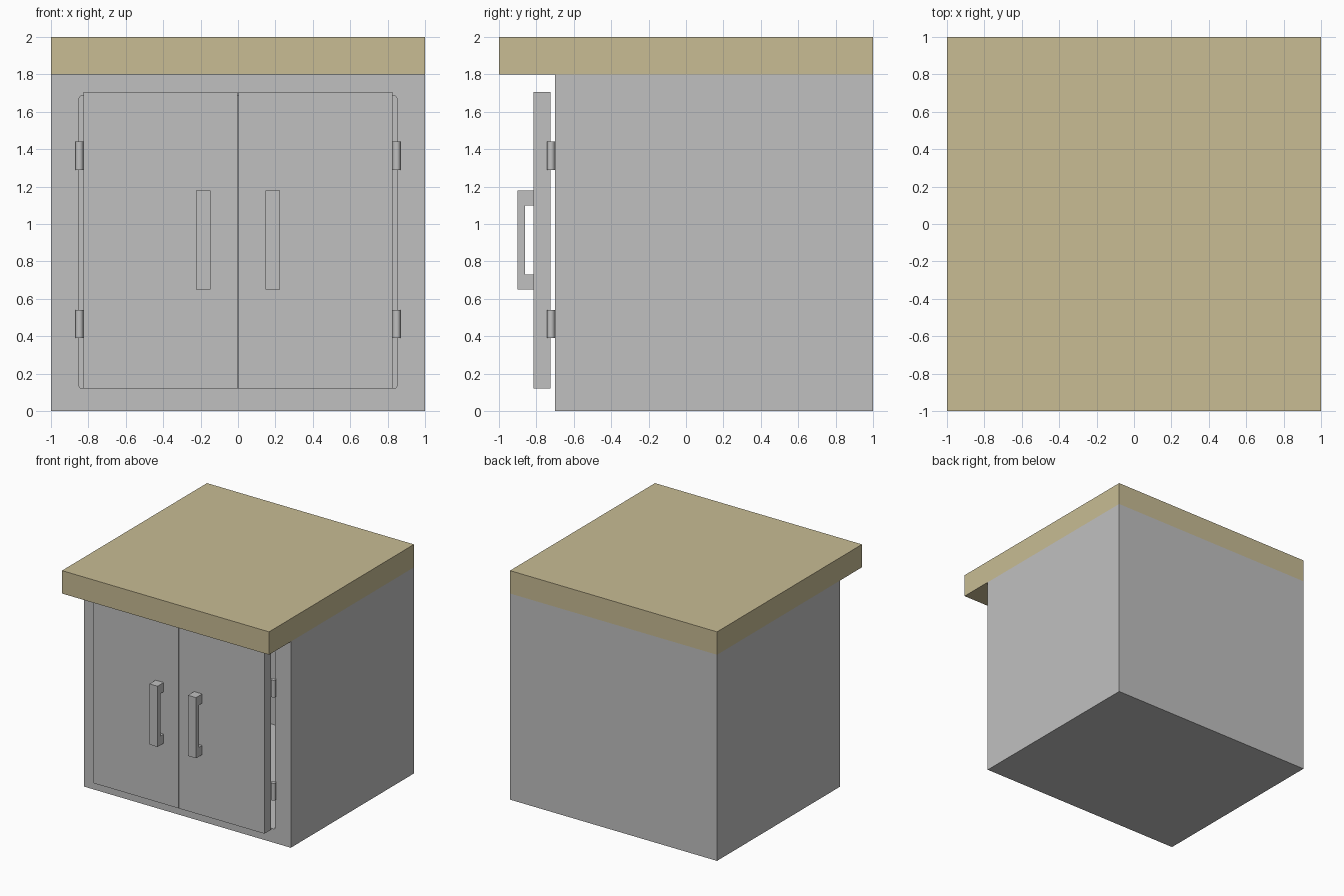
import bpy
import bmesh
import math

if "Cube" in bpy.data.objects:
    bpy.data.objects.remove(bpy.data.objects["Cube"], do_unlink=True)


def make_material(name, rgb):
    mat = bpy.data.materials.new(name)
    mat.use_nodes = True
    colour = (*rgb, 1.0)
    mat.diffuse_color = colour
    mat.node_tree.nodes["Principled BSDF"].inputs["Base Color"].default_value = colour
    return mat


GREY = make_material("light grey paint", (0.527, 0.527, 0.527))
BEIGE = make_material("beige worktop", (0.578, 0.503, 0.296))


def add_object(name, bm, mat):
    bmesh.ops.recalc_face_normals(bm, faces=bm.faces)
    mesh = bpy.data.meshes.new(name)
    bm.to_mesh(mesh)
    bm.free()
    mesh.materials.append(mat)
    obj = bpy.data.objects.new(name, mesh)
    bpy.context.collection.objects.link(obj)
    return obj


def box_mesh(x, y, z):
    """Box spanning the given (low, high) ranges."""
    bm = bmesh.new()
    bmesh.ops.create_cube(bm, size=1)
    for v in bm.verts:
        v.co = [r[0] if c < 0 else r[1] for c, r in zip(v.co, (x, y, z))]
    return bm


def box(name, x, y, z, mat):
    return add_object(name, box_mesh(x, y, z), mat)


def span(a, b, side):
    return tuple(sorted((a * side, b * side)))


# Carcass, hollowed by a cutter with rounded upright corners
carcass = box("carcass", (-1, 1), (-0.7, 1), (0, 1.8), GREY)
bm = box_mesh((-0.85, 0.85), (-0.9, 0.9), (0.12, 1.685))
depth_edges = [e for e in bm.edges if abs(e.verts[0].co.y - e.verts[1].co.y) > 1]
bmesh.ops.bevel(bm, geom=depth_edges, offset=0.015, segments=3, profile=0.5,
                affect='EDGES')
cutter = add_object("opening_cutter", bm, GREY)
cutter.hide_render = True
cut = carcass.modifiers.new("opening", 'BOOLEAN')
cut.operation = 'DIFFERENCE'
cut.solver = 'EXACT'
cut.object = cutter
bpy.context.view_layer.objects.active = carcass
bpy.ops.object.modifier_apply(modifier=cut.name)
bpy.data.objects.remove(cutter, do_unlink=True)

# Worktop overhanging the front
box("worktop", (-1, 1), (-1, 1), (1.8, 2), BEIGE)


def handle(name, x, mat):
    """Bracket-shaped pull: a side profile extruded along x."""
    profile = [(-0.815, 0.65), (-0.9, 0.65), (-0.9, 1.18), (-0.815, 1.18),
               (-0.815, 1.1), (-0.86, 1.1), (-0.86, 0.73), (-0.815, 0.73)]
    bm = bmesh.new()
    face = bm.faces.new([bm.verts.new((x[0], y, z)) for y, z in profile])
    ext = bmesh.ops.extrude_face_region(bm, geom=[face])
    verts = [g for g in ext["geom"] if isinstance(g, bmesh.types.BMVert)]
    bmesh.ops.translate(bm, verts=verts, vec=(x[1] - x[0], 0, 0))
    return add_object(name, bm, mat)


def hinge(name, x, z, mat):
    """Upright hinge barrel, smooth round the side."""
    bpy.ops.mesh.primitive_cylinder_add(vertices=32, radius=0.021, depth=0.15,
                                        location=(x, -0.722, z))
    obj = bpy.context.object
    obj.name = name
    obj.data.materials.append(mat)
    bpy.ops.object.shade_smooth_by_angle(angle=math.radians(30))


# Doors with their handles and hinges
for label, side in (("left", 1), ("right", -1)):
    box(f"{label}_door", span(0.003, 0.826, side), (-0.815, -0.725),
        (0.12, 1.705), GREY)
    handle(f"{label}_handle", span(0.147, 0.225, side), GREY)
    for level, z in (("upper", 1.365), ("lower", 0.465)):
        hinge(f"{label}_{level}_hinge", 0.848 * side, z, GREY)
